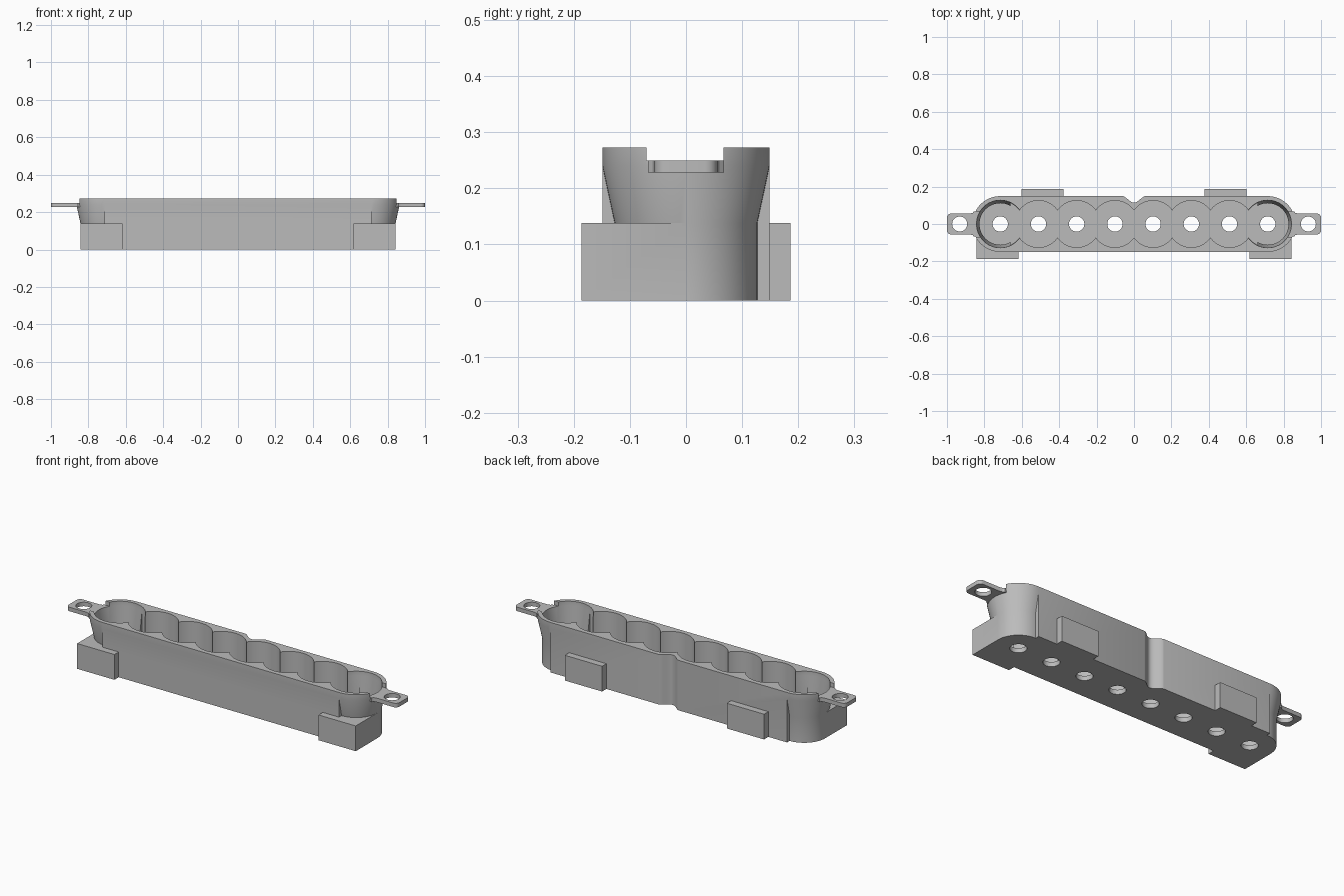
import bpy, bmesh, math

cube = bpy.data.objects.get("Cube")
if cube:
    bpy.data.objects.remove(cube, do_unlink=True)

grey = bpy.data.materials.new("plain grey")
grey.use_nodes = True
colour = (0.5, 0.5, 0.5, 1)
grey.diffuse_color = colour
grey.node_tree.nodes["Principled BSDF"].inputs["Base Color"].default_value = colour

TOP, STEP, FLOOR = 0.273, 0.138, 0.025
PITCH, END = 0.2043, 0.715
HALF = 0.149


def finish(name, bm):
    bmesh.ops.recalc_face_normals(bm, faces=bm.faces)
    mesh = bpy.data.meshes.new(name)
    bm.to_mesh(mesh)
    bm.free()
    mesh.materials.append(grey)
    obj = bpy.data.objects.new(name, mesh)
    bpy.context.collection.objects.link(obj)
    return obj


def prism(name, points, z0, z1):
    """Extrude a plan outline from z0 to z1."""
    bm = bmesh.new()
    face = bm.faces.new([bm.verts.new((x, y, z0)) for x, y in points])
    grown = bmesh.ops.extrude_face_region(bm, geom=[face])["geom"]
    moved = [v for v in grown if isinstance(v, bmesh.types.BMVert)]
    bmesh.ops.translate(bm, verts=moved, vec=(0, 0, z1 - z0))
    return finish(name, bm)


def box(name, x0, x1, y0, y1, z0, z1):
    return prism(name, [(x0, y0), (x1, y0), (x1, y1), (x0, y1)], z0, z1)


def lathe(name, x, profile, n=64):
    """Stack of round rings (z, radius) closed at both ends."""
    bm = bmesh.new()
    turn = [2 * math.pi * i / n for i in range(n)]
    rings = [[bm.verts.new((x + r * math.cos(a), r * math.sin(a), z)) for a in turn]
             for z, r in profile]
    for low, high in zip(rings, rings[1:]):
        for i in range(n):
            j = (i + 1) % n
            bm.faces.new((low[i], low[j], high[j], high[i]))
    bm.faces.new(rings[0])
    bm.faces.new(rings[-1])
    return finish(name, bm)


def combine(target, tool, operation):
    mod = target.modifiers.new("combine", "BOOLEAN")
    mod.operation, mod.solver, mod.object = operation, "EXACT", tool
    bpy.context.view_layer.objects.active = target
    bpy.ops.object.modifier_apply(modifier=mod.name)
    bpy.data.objects.remove(tool, do_unlink=True)


def smooth(obj):
    bpy.ops.object.select_all(action="DESELECT")
    obj.select_set(True)
    bpy.context.view_layer.objects.active = obj
    bpy.ops.object.shade_smooth_by_angle(angle=math.radians(25))


# Tray: straight middle, flared round ends and square front corner blocks
tray = box("tray_body", -END, END, -HALF, HALF, 0, TOP)
for s in (-1, 1):
    combine(tray, lathe("round_end", s * END, [
        (0, 0.127), (STEP, 0.127), (0.24, HALF), (TOP, HALF)]), "UNION")
    x0, x1 = sorted((s * 0.617, s * 0.842))
    combine(tray, box("corner_block", x0, x1, -0.186, 0, 0, STEP), "UNION")

# Scalloped pocket with a drain hole under each cup
for i in range(8):
    x = (i - 3.5) * PITCH
    if i in (0, 7):
        s = -1 if i == 0 else 1
        cup = lathe("end_cup", x, [(FLOOR, 0.111), (STEP, 0.111),
                                   (0.25, 0.127), (0.3, 0.127)])
        combine(tray, cup, "DIFFERENCE")
        # Inner side of each end cup is straight walled
        arc = [math.radians(-64 + 4 * k) for k in range(33)]
        side = prism("cup_side", [(x - s * 0.125 * math.cos(a), 0.125 * math.sin(a))
                                  for a in arc], FLOOR, 0.3)
        combine(tray, side, "DIFFERENCE")
    else:
        combine(tray, lathe("cup", x, [(FLOOR, 0.125), (0.3, 0.125)]), "DIFFERENCE")
    combine(tray, lathe("drain", x, [(-0.1, 0.041), (0.1, 0.041)], 32), "DIFFERENCE")

# Soft vertical groove in the middle of the back
groove = [(-0.066, 0.2)]
for k in range(25):
    x = -0.066 + 0.132 * k / 24
    groove.append((x, HALF + 0.001 - 0.036 * (0.5 + 0.5 * math.cos(math.pi * x / 0.066))))
groove.append((0.066, 0.2))
combine(tray, prism("groove", groove, -0.1, 0.4), "DIFFERENCE")

# Notch in the rim over each tab
for s in (-1, 1):
    x0, x1 = sorted((s * 0.79, s * 0.95))
    combine(tray, box("notch", x0, x1, -0.07, 0.067, 0.25, 0.4), "DIFFERENCE")
smooth(tray)

for s, side in ((1, "left"), (-1, "right")):
    # Mounting tab: flared root, rounded tip and a screw hole
    half = [(0.845, 0.068), (0.855, 0.068), (0.862, 0.06), (0.875, 0.056)]
    for k in range(7):
        a = math.radians(90 - 15 * k)
        half.append((0.978 + 0.022 * math.cos(a), 0.034 + 0.022 * math.sin(a)))
    outline = half + [(x, -y) for x, y in reversed(half)]
    tab = prism(side + "_tab", [(s * x, y) for x, y in outline], 0.228, 0.25)
    combine(tab, lathe("screw_hole", s * 0.932, [(0.1, 0.04), (0.4, 0.04)], 32), "DIFFERENCE")
    smooth(tab)
    # Back spacer pad
    x0, x1 = sorted((s * 0.377, s * 0.602))
    box(side + "_back_pad", x0, x1, HALF - 0.001, 0.186, 0, STEP)
